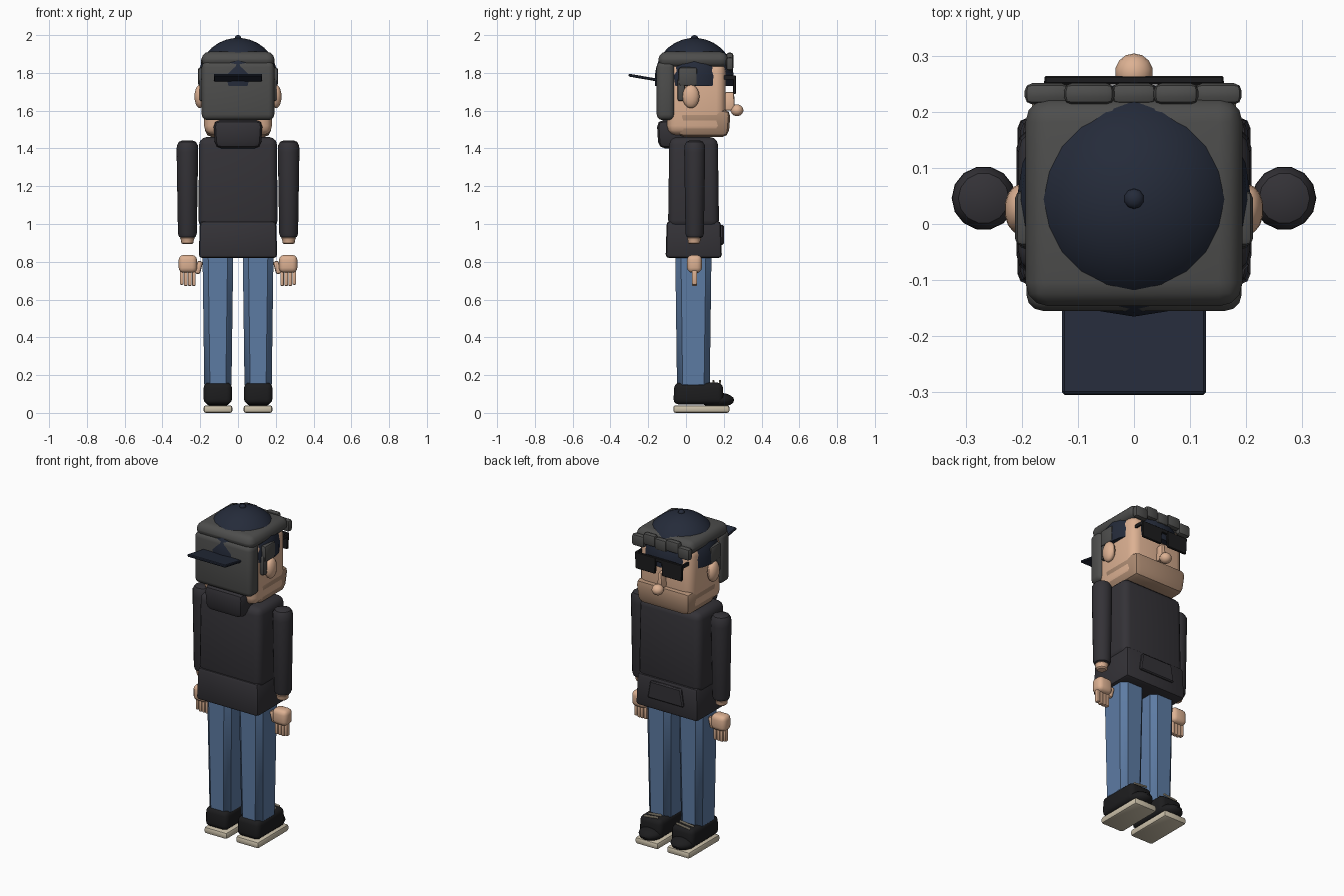
import bpy, bmesh, math
from mathutils import Matrix, Vector

if "Cube" in bpy.data.objects:
    bpy.data.objects.remove(bpy.data.objects["Cube"])


def mat(name, r, g, b):
    m = bpy.data.materials.new(name)
    m.diffuse_color = (r, g, b, 1)
    m.use_nodes = True
    m.node_tree.nodes["Principled BSDF"].inputs["Base Color"].default_value = m.diffuse_color
    return m


JACKET = mat("jacket", 0.034, 0.032, 0.038)
JEANS = mat("denim", 0.11, 0.2, 0.37)
SKIN = mat("skin", 0.72, 0.44, 0.29)
STUBBLE = mat("stubble", 0.42, 0.26, 0.17)
HAIR = mat("hair", 0.075, 0.075, 0.073)
NAVY = mat("navy", 0.018, 0.024, 0.042)
BLACK = mat("black", 0.012, 0.012, 0.013)
SOLE = mat("sole", 0.6, 0.53, 0.4)


def finish(bm, name, m, angle=35):
    bmesh.ops.recalc_face_normals(bm, faces=bm.faces)
    me = bpy.data.meshes.new(name)
    bm.to_mesh(me)
    bm.free()
    me.materials.append(m)
    ob = bpy.data.objects.new(name, me)
    bpy.context.collection.objects.link(ob)
    bpy.ops.object.select_all(action='DESELECT')
    ob.select_set(True)
    bpy.context.view_layer.objects.active = ob
    bpy.ops.object.shade_smooth_by_angle(angle=math.radians(angle))
    return ob


def box(name, m, x, y, z, bevel=0.0, seg=2, top=(1, 1), bot=(1, 1), tilt=0.0, axis='X'):
    """Rounded box from (min, max) ranges, with optional end tapers and tilt."""
    bm = bmesh.new()
    bmesh.ops.create_cube(bm, size=1)
    for v in bm.verts:
        t = top if v.co.z > 0 else bot
        v.co = Vector((v.co.x * abs(x[1] - x[0]) * t[0], v.co.y * (y[1] - y[0]) * t[1],
                       v.co.z * (z[1] - z[0])))
    if bevel:
        bmesh.ops.bevel(bm, geom=bm.edges[:], offset=bevel, segments=seg,
                        profile=0.5, affect='EDGES', clamp_overlap=True)
    c = Vector((sum(x) / 2, sum(y) / 2, sum(z) / 2))
    bm.transform(Matrix.Translation(c) @ Matrix.Rotation(tilt, 4, axis))
    return finish(bm, name, m)


def ball(name, m, c, r, seg=14):
    bm = bmesh.new()
    bmesh.ops.create_uvsphere(bm, u_segments=seg, v_segments=10, radius=1)
    bm.transform(Matrix.Translation(c) @ Matrix.Diagonal((*r, 1)))
    return finish(bm, name, m)


def lathe(name, m, c, profile, seg=16):
    """Revolve (radius, z) points about the vertical through c, then cap the ends."""
    bm = bmesh.new()
    rings = [[bm.verts.new((c[0] + r * math.cos(2 * math.pi * i / seg),
                            c[1] + r * math.sin(2 * math.pi * i / seg), z))
              for i in range(seg)] for r, z in profile]
    for a, b in zip(rings, rings[1:]):
        for i in range(seg):
            j = (i + 1) % seg
            bm.faces.new((a[i], a[j], b[j], b[i]))
    bm.faces.new(rings[0])
    bm.faces.new(rings[-1])
    return finish(bm, name, m)


# Jacket: body, hem, front pocket (on +y), folded hood
box("jacket_body", JACKET, (-.21, .21), (-.095, .175), (.98, 1.46), .04, 3, top=(.98, .95))
box("jacket_hem", JACKET, (-.208, .208), (-.108, .19), (.82, 1.015), .018, 2, top=(.97, .96))
box("pocket", JACKET, (-.12, .12), (.17, .2), (.89, .995), .006, 1, top=(.85, 1))
box("hood", JACKET, (-.135, .135), (-.155, .02), (1.4, 1.55), .035, 2, top=(.97, 1), bot=(.9, .9))

# Head, jaw, nose
box("head", SKIN, (-.18, .18), (-.1, .21), (1.47, 1.86), .05, 3)
box("jaw", STUBBLE, (-.185, .185), (-.055, .237), (1.46, 1.605), .035, 2, bot=(.93, .92))
box("nose_bridge", SKIN, (-.018, .018), (.2, .26), (1.6, 1.7), .012, 2, top=(.7, .8))
ball("nose_tip", SKIN, (0, .27, 1.602), (.034, .034, .031))

# Hair: top slab, back slab, front tufts
box("hair_top", HAIR, (-.195, .195), (-.148, .225), (1.83, 1.912), .04, 3, top=(.98, .98))
box("hair_back", HAIR, (-.192, .192), (-.155, -.06), (1.55, 1.86), .03, 3)
tufts = [(-.155, .04, 1.85), (-.08, .045, 1.872), (0, .04, 1.862), (.075, .04, 1.872), (.15, .042, 1.848)]
for i, (cx, w, cz) in enumerate(tufts):
    box(f"hair_tuft_{i}", HAIR, (cx - w, cx + w), (.213, .251), (cz - .035, cz + .035), .014, 2)

# Cap worn backwards: dome, button, brim
dome = [(.207, 1.73), (.209, 1.785)]
dome += [(.207 * math.cos(a), 1.785 + .2 * math.sin(a))
         for a in (math.radians(d) for d in (12, 24, 36, 48, 60, 72, 82, 89))]
lathe("cap", NAVY, (0, .044), dome, 20)
ball("cap_button", NAVY, (0, .045, 1.986), (.018, .018, .014), 10)
box("cap_brim", NAVY, (-.128, .128), (-.305, -.13), (1.766, 1.781), .004, 1, tilt=-.17)

# Sunglasses bridge
box("glasses_bar", BLACK, (-.15, .15), (.25, .263), (1.765, 1.787), .002, 1)

for s, side in ((-1, "left"), (1, "right")):
    def pair(name, m, x, *args, **kw):
        return box(f"{name}_{side}", m, sorted((s * x[0], s * x[1])), *args, **kw)

    # Face sides
    ball(f"ear_{side}", SKIN, (s * .202, .026, 1.675), (.029, .045, .062))
    pair("sideburn", HAIR, (.17, .212), (-.04, .06), (1.73, 1.83), .014, 2)
    pair("sideburn_tip", HAIR, (.17, .205), (-.045, -.005), (1.65, 1.77), .012, 2)
    pair("lens", BLACK, (.018, .16), (.249, .264), (1.688, 1.787), .003, 1, bot=(.92, 1))
    pair("glasses_arm", BLACK, (.15, .16), (.2, .255), (1.765, 1.785))

    # Sleeve and wrist
    lathe(f"sleeve_{side}", JACKET, (s * .268, .046),
          [(.03, .925), (.044, .932), (.05, .95), (.057, 1.38), (.056, 1.415), (.045, 1.435), (.025, 1.443)], 14)
    lathe(f"wrist_{side}", SKIN, (s * .268, .043),
          [(.024, .893), (.032, .9), (.034, .915), (.038, .925), (.03, .94)], 14)

    # Hand: palm, four fingers, thumb
    pair("palm", SKIN, (.217, .314), (.006, .084), (.742, .836), .026, 3)
    for i in range(4):
        fx = .234 + .0213 * i
        drop = .672 if i < 3 else .678
        pair(f"finger_{i}", SKIN, (fx - .0102, fx + .0102), (.031, .059), (drop, .765), .007, 2)
    pair("thumb", SKIN, (.193, .223), (.03, .062), (.735, .805), .012, 2, tilt=s * -.25, axis='Y')

    # Trouser leg with broad chamfers
    pair("leg", JEANS, (.025, .188), (-.057, .135), (.12, .85), .03, 1, bot=(.88, .9))

    # Shoe: sole, upper, toe, laces
    pair("sole", SOLE, (.03, .182), (-.067, .23), (.005, .045), .012, 2)
    pair("shoe_upper", BLACK, (.032, .182), (-.067, .2), (.045, .16), .028, 3, top=(1, .96))
    ball(f"shoe_toe_{side}", BLACK, (s * .107, .165, .068), (.072, .09, .04))
    for i in range(2):
        ly = .145 + .035 * i
        pair(f"lace_{i}", SOLE, (.06, .155), (ly - .005, ly + .005), (.158, .17), .003, 1, tilt=s * .12, axis='Y')

# Rest the soles on the ground
for ob in bpy.context.collection.objects:
    if ob.name.startswith("sole"):
        for v in ob.data.vertices:
            v.co.z = max(v.co.z - .005, 0)
